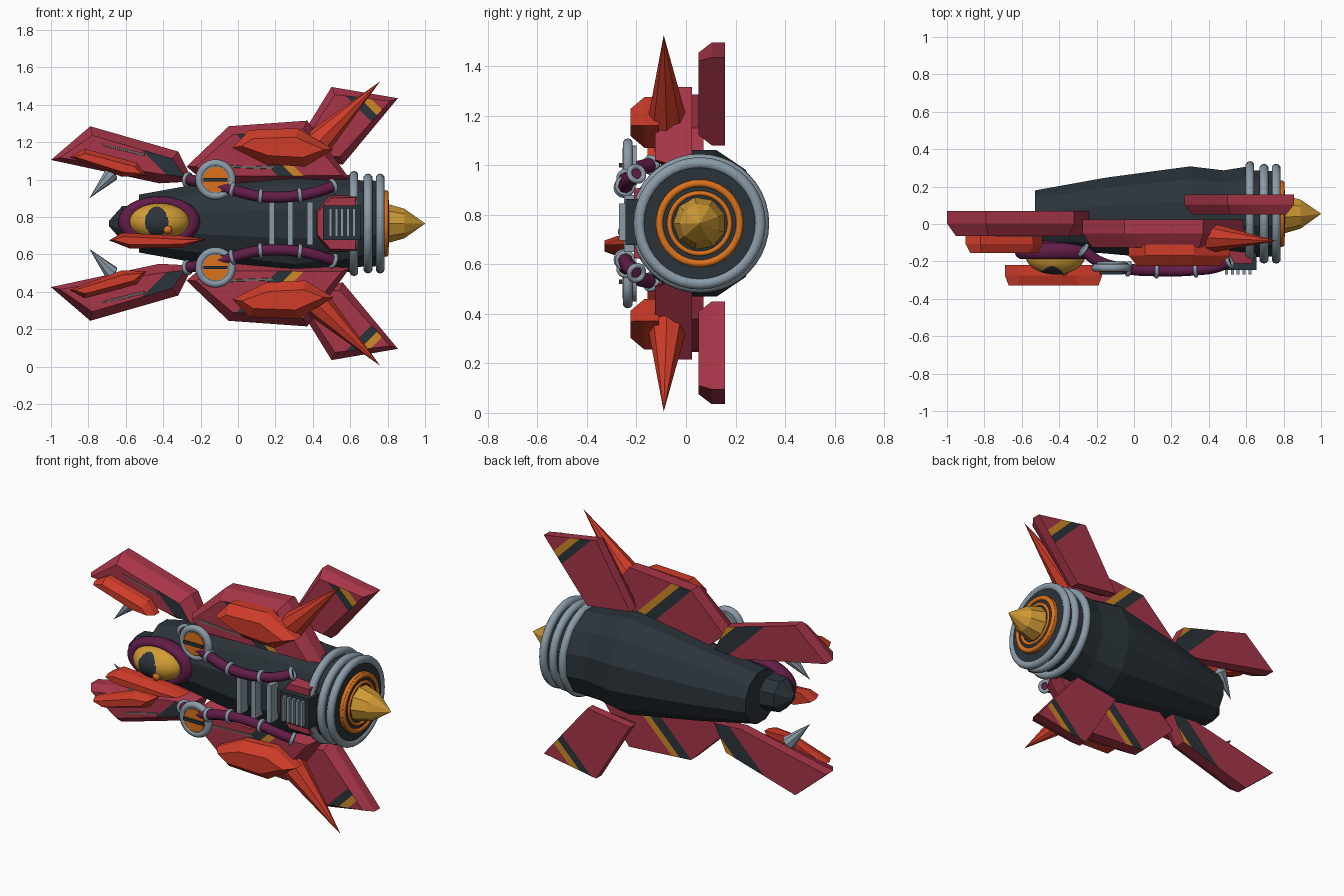
import bpy, bmesh, math
from mathutils import Matrix, Vector

old = bpy.data.objects.get("Cube")
if old:
    bpy.data.objects.remove(old)

CY, CZ = 0.055, 0.765      # engine axis


def material(name, rgb):
    m = bpy.data.materials.new(name)
    m.use_nodes = True
    m.diffuse_color = (*rgb, 1)
    m.node_tree.nodes["Principled BSDF"].inputs["Base Color"].default_value = (*rgb, 1)
    return m


CRIMSON = material("crimson", (0.385, 0.036, 0.065))
RED = material("orange red", (0.62, 0.045, 0.022))
DARK = material("dark slate", (0.024, 0.034, 0.042))
YELLOW = material("yellow", (0.64, 0.33, 0.035))
AMBER = material("amber", (0.62, 0.25, 0.018))
ORANGE = material("orange", (0.70, 0.17, 0.012))
GREY = material("steel grey", (0.26, 0.33, 0.39))
WORN = material("worn metal", (0.17, 0.14, 0.14))
PURPLE = material("purple", (0.12, 0.012, 0.065))


def finish(bm, name, *mats, smooth=False):
    bmesh.ops.recalc_face_normals(bm, faces=bm.faces)
    me = bpy.data.meshes.new(name)
    for f in bm.faces:
        f.smooth = smooth
    bm.to_mesh(me)
    bm.free()
    for m in mats:
        me.materials.append(m)
    ob = bpy.data.objects.new(name, me)
    bpy.context.collection.objects.link(ob)
    return ob


def mirror(ob):
    """Copy a part to the lower half of the body."""
    me = ob.data.copy()
    me.transform(Matrix.Translation((0, 0, 2 * CZ)) @ Matrix.Diagonal((1, 1, -1, 1)))
    me.flip_normals()
    bpy.context.collection.objects.link(bpy.data.objects.new("lower_" + ob.name, me))
    ob.name = "upper_" + ob.name


def lathe(name, profile, sides, mat):
    """Faceted solid along the x axis; rows are x, radius, centre y, height ratio."""
    bm = bmesh.new()
    rings = []
    for x, r, cy, tall in profile:
        rings.append([bm.verts.new((x, cy + r * math.cos(a), CZ + r * tall * math.sin(a)))
                      for a in (2 * math.pi * (i + 0.5) / sides for i in range(sides))])
    for a, b in zip(rings, rings[1:]):
        for i in range(sides):
            j = (i + 1) % sides
            bm.faces.new((a[i], a[j], b[j], b[i]))
    bm.faces.new(rings[0])
    bm.faces.new(rings[-1])
    return finish(bm, name, mat)


def plate(name, outline, y_back, y_front, inset, mat, stripe=None, front_amber=True):
    """Plate with a flat back and a bevelled front; a diagonal band is painted on both faces."""
    bm = bmesh.new()
    face = bm.faces.new([bm.verts.new((x, y_back, z)) for x, z in outline])
    ext = bmesh.ops.extrude_face_region(bm, geom=[face], use_keep_orig=True)["geom"]
    depth = y_front - y_back
    verts = [g for g in ext if isinstance(g, bmesh.types.BMVert)]
    bmesh.ops.translate(bm, vec=(0, depth * 0.5, 0), verts=verts)
    bmesh.ops.recalc_face_normals(bm, faces=bm.faces)
    front = min(bm.faces, key=lambda f: f.calc_center_median().y)
    bmesh.ops.inset_region(bm, faces=[front], thickness=inset, depth=-depth * 0.5)
    for v in front.verts:
        v.co.y = y_front
    if stripe:
        d = Vector((1, 0, 1)).normalized()
        for s in stripe:
            bmesh.ops.bisect_plane(bm, geom=bm.verts[:] + bm.edges[:] + bm.faces[:],
                                   plane_co=d * s, plane_no=d)
        bm.normal_update()
        for f in bm.faces:
            c = f.calc_center_median()
            s = c.dot(d)
            if abs(f.normal.y) < 0.9:
                continue
            if stripe[0] < s < stripe[1]:
                f.material_index = 1
            elif stripe[1] < s < stripe[2] and (front_amber or c.y > y_front + 0.01):
                f.material_index = 2
    return finish(bm, name, mat, DARK, AMBER)


def box(name, centre, size, mat):
    bm = bmesh.new()
    bmesh.ops.create_cube(bm, size=1, matrix=Matrix.Translation(centre) @ Matrix.Diagonal((*size, 1)))
    return finish(bm, name, mat)


def spike(name, base, tip, radius, mat, sides=8):
    base, tip = Vector(base), Vector(tip)
    d = tip - base
    turn = d.to_track_quat('Z', 'Y').to_matrix().to_4x4()
    bm = bmesh.new()
    for length, way in ((d.length, 1), (radius * 0.5, -1)):
        m = Matrix.Translation(base) @ turn @ Matrix.Diagonal((1, 1, way, 1))
        bmesh.ops.create_cone(bm, segments=sides, radius1=radius, radius2=0, depth=length,
                              matrix=m @ Matrix.Translation((0, 0, length / 2)))
    return finish(bm, name, mat)


def disc(name, centre, radius, depth, mat):
    bm = bmesh.new()
    bmesh.ops.create_cone(bm, cap_ends=True, segments=24, radius1=radius, radius2=radius, depth=depth,
                          matrix=Matrix.Translation(centre) @ Matrix.Rotation(math.pi / 2, 4, 'X'))
    return finish(bm, name, mat)


def ball(name, centre, radii, mat, detail=16):
    bm = bmesh.new()
    bmesh.ops.create_uvsphere(bm, u_segments=detail * 2, v_segments=detail, radius=1,
                              matrix=Matrix.Translation(centre) @ Matrix.Diagonal((*radii, 1)))
    return finish(bm, name, mat, smooth=True)


def ring(name, centre, axis, major, minor, mat, scale=(1, 1, 1)):
    bpy.ops.mesh.primitive_torus_add(major_radius=major, minor_radius=minor,
                                     major_segments=40, minor_segments=10)
    ob = bpy.context.object
    turn = Vector(axis).to_track_quat('Z', 'Y').to_matrix().to_4x4()
    ob.data.transform(Matrix.Translation(centre) @ Matrix.Diagonal((*scale, 1)) @ turn)
    ob.name = name
    ob.data.materials.append(mat)
    bpy.ops.object.shade_smooth()
    return ob


# Hull and engine
lathe("hull", [(-0.53, 0.16, 0.025, 1), (-0.15, 0.21, 0.045, 1.1), (0.3, 0.262, CY, 1.17),
               (0.48, 0.24, CY, 1.15), (0.6, 0.26, CY, 1.03), (0.64, 0.24, CY, 1), (0.775, 0.235, CY, 1)],
      12, DARK)
lathe("nose", [(-0.69, 0.015, -0.06, 1), (-0.62, 0.1, -0.06, 1), (-0.5, 0.11, -0.05, 1)], 8, DARK)
for i, (x, r) in enumerate(((0.62, 0.257), (0.695, 0.243), (0.76, 0.243))):
    ring(f"engine_ring_{i + 1}", (x, CY, CZ), (1, 0, 0), r, 0.024, GREY)
lathe("exhaust_rim", [(0.76, 0.178, CY, 1), (0.795, 0.178, CY, 1)], 32, ORANGE)
lathe("exhaust_plate", [(0.77, 0.148, CY, 1), (0.798, 0.148, CY, 1)], 32, DARK)
ring("exhaust_outer_ring", (0.79, CY, CZ), (1, 0, 0), 0.162, 0.016, ORANGE)
ring("exhaust_inner_ring", (0.797, CY, CZ), (1, 0, 0), 0.122, 0.01, ORANGE)
lathe("exhaust_cone", [(0.78, 0.112, CY, 1), (0.89, 0.08, CY, 1), (1.0, 0.001, CY, 1)], 9, YELLOW)

# Three pairs of fins with diagonal painted bands
mirror(plate("front_fin", [(-1.0, 1.105), (-0.79, 1.285), (-0.32, 1.15), (-0.24, 0.99), (-0.42, 0.98)],
             0.07, -0.065, 0.05, CRIMSON, (0.455, 0.555, 0.59), front_amber=False))
mirror(plate("middle_fin", [(-0.275, 1.07), (-0.05, 1.285), (0.37, 1.315), (0.6, 1.0), (-0.16, 0.97)],
             0.025, -0.125, 0.05, CRIMSON, (0.87, 0.93, 0.97)))
mirror(plate("rear_fin", [(0.27, 1.12), (0.5, 1.495), (0.855, 1.435), (0.56, 1.08)],
             0.158, 0.05, 0.045, CRIMSON, (1.43, 1.475, 1.515)))

# Scratched paint on the fins
mirror(plate("front_fin_scratch", [(-0.74, 1.195), (-0.5, 1.14), (-0.5, 1.125), (-0.7, 1.175)],
             -0.06, -0.068, 0.002, WORN))
mirror(plate("middle_fin_scratch", [(-0.19, 1.09), (0.0, 1.075), (0.2, 1.07), (0.18, 1.055), (-0.16, 1.068)],
             -0.12, -0.128, 0.002, WORN))

# Armour plates and spikes on the fins
mirror(plate("front_armour", [(-0.9, 1.12), (-0.82, 1.165), (-0.54, 1.09), (-0.49, 1.02), (-0.62, 1.015)],
             -0.06, -0.155, 0.025, RED))
mirror(plate("middle_armour", [(-0.03, 1.17), (0.06, 1.265), (0.32, 1.275), (0.51, 1.16), (0.36, 1.07),
                               (0.15, 1.08)], -0.11, -0.225, 0.05, RED))
mirror(spike("rear_spike", (0.42, -0.075, 1.19), (0.76, -0.09, 1.525), 0.078, RED))
mirror(spike("front_spike", (-0.675, -0.03, 1.03), (-0.795, -0.07, 0.9), 0.042, GREY))

# Eye, with the pupil painted on the front of the eyeball
ball("eye_socket", (-0.42, -0.1, 0.775), (0.19, 0.09, 0.115), PURPLE)
ring("eye_rim", (-0.42, -0.145, 0.775), (0, 1, 0), 0.175, 0.045, PURPLE, (1, 1, 0.62))
eye = ball("eyeball", (-0.42, -0.16, 0.775), (0.163, 0.11, 0.1), YELLOW, 64)
eye.data.materials.append(DARK)
for p in eye.data.polygons:
    c = p.center
    if c.y < -0.16 and ((c.x + 0.435) / 0.06) ** 2 + ((c.z - 0.775) / 0.08) ** 2 < 1:
        p.material_index = 1
ball("eye_dot", (-0.375, -0.255, 0.732), (0.023, 0.02, 0.023), ORANGE)
plate("lower_eyelid", [(-0.69, 0.675), (-0.62, 0.715), (-0.3, 0.7), (-0.17, 0.68), (-0.3, 0.635),
                       (-0.58, 0.632)], -0.22, -0.33, 0.02, RED)

# Round valves
mirror(ring("valve_ring", (-0.12, -0.235, 1.0), (0, 1, 0), 0.087, 0.021, GREY))
mirror(disc("valve_body", (-0.12, -0.225, 1.0), 0.08, 0.05, GREY))
mirror(disc("valve_face", (-0.12, -0.253, 1.0), 0.069, 0.008, ORANGE))
mirror(box("valve_slot", (-0.12, -0.262, 1.0), (0.13, 0.016, 0.018), DARK))

# Hoses with collars
path = [(-0.27, -0.14, 1.0), (-0.19, -0.2, 0.985), (-0.03, -0.24, 0.945), (0.12, -0.25, 0.91),
        (0.33, -0.245, 0.915), (0.44, -0.23, 0.94), (0.51, -0.2, 0.965)]
curve = bpy.data.curves.new("hose", 'CURVE')
curve.dimensions = '3D'
curve.bevel_depth = 0.03
curve.bevel_resolution = 2
curve.use_fill_caps = True
spline = curve.splines.new('BEZIER')
spline.bezier_points.add(len(path) - 1)
for p, co in zip(spline.bezier_points, path):
    p.co = co
    p.handle_left_type = p.handle_right_type = 'AUTO'
hose = bpy.data.objects.new("hose", curve)
bpy.context.collection.objects.link(hose)
bpy.ops.object.select_all(action='DESELECT')
hose.select_set(True)
bpy.context.view_layer.objects.active = hose
bpy.ops.object.convert(target='MESH')
hose = bpy.context.object
hose.data.materials.clear()
hose.data.materials.append(PURPLE)
mirror(hose)
for i in (0, 2, 3, 4, 6):
    a, b = path[max(i - 1, 0)], path[min(i + 1, len(path) - 1)]
    mirror(ring(f"hose_collar_{i}", path[i], Vector(b) - Vector(a), 0.031, 0.011, GREY))

# Belly bars and vent
for i, x in enumerate((0.18, 0.28, 0.385)):
    box(f"belly_bar_{i + 1}", (x, -0.215, CZ), (0.03, 0.07, 0.23), GREY)
plate("vent_mount", [(0.41, 0.83), (0.49, 0.915), (0.64, 0.915), (0.64, 0.615), (0.49, 0.615), (0.41, 0.7)],
      -0.08, -0.21, 0.015, CRIMSON)
box("vent_box", (0.555, -0.2, 0.77), (0.2, 0.09, 0.185), DARK)
for i in range(5):
    box(f"vent_bar_{i + 1}", (0.495 + i * 0.031, -0.245, 0.77), (0.016, 0.05, 0.15), GREY)
